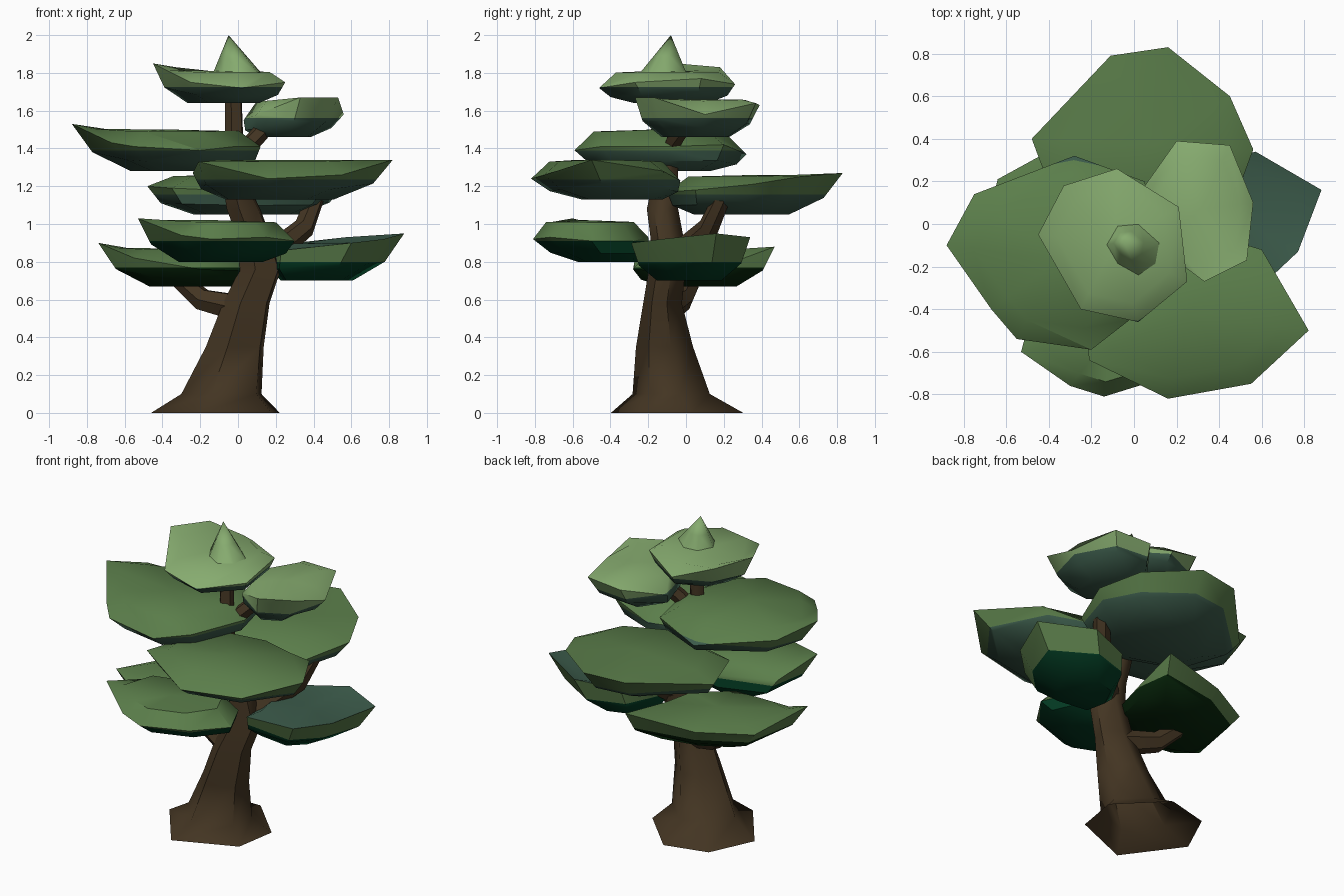
import bpy, bmesh
from math import sin, cos, pi, radians
from mathutils import Vector

cube = bpy.data.objects.get("Cube")
if cube:
    bpy.data.objects.remove(cube)


def material(name, r, g, b):
    mat = bpy.data.materials.new(name)
    mat.use_nodes = True
    mat.diffuse_color = (r, g, b, 1)
    mat.node_tree.nodes["Principled BSDF"].inputs["Base Color"].default_value = (r, g, b, 1)
    return mat


BARK = material("bark brown", .056, .035, .016)
LIGHT = material("light green", .24, .41, .16)
MID = material("leaf green", .105, .21, .07)
TEAL = material("shaded teal", .045, .105, .07)
DARK = material("dark green", .001, .045, .017)
DEEP = material("deep green", .002, .018, .003)


def finish(bm, name, mats, angle):
    """Turn a bmesh into a smooth shaded object that keeps its sharp edges."""
    bmesh.ops.recalc_face_normals(bm, faces=bm.faces)
    mesh = bpy.data.meshes.new(name)
    bm.to_mesh(mesh)
    bm.free()
    for mat in mats:
        mesh.materials.append(mat)
    obj = bpy.data.objects.new(name, mesh)
    bpy.context.collection.objects.link(obj)
    bpy.ops.object.select_all(action='DESELECT')
    obj.select_set(True)
    bpy.context.view_layer.objects.active = obj
    bpy.ops.object.shade_smooth_by_angle(angle=angle)


def loft(rings, top=None, bottom=None):
    """Skin equal rings in order; an end with a given tip is closed by a fan."""
    bm = bmesh.new()
    loops = [[bm.verts.new(p) for p in ring] for ring in rings]
    n = len(loops[0])
    for a, b in zip(loops, loops[1:]):
        for i in range(n):
            j = (i + 1) % n
            bm.faces.new((a[i], a[j], b[j], b[i]))
    for loop, tip in ((loops[0], bottom), (loops[-1], top)):
        if tip is not None:
            v = bm.verts.new(tip)
            for i in range(n):
                bm.faces.new((loop[i], loop[(i + 1) % n], v))
    return bm


def foliage_pad(name, rim, low, high, upper, under, inner=None):
    """Shallow leafy cushion: rounded belly, widest at its rim, soft top."""
    rim = [Vector(p) for p in rim]
    mid = sum(rim, Vector()) / len(rim)
    trunk_pull = Vector((-mid.x, -mid.y, 0)) * .2

    def ring(scale, z, blend, pull):
        out = []
        for p in rim:
            q = mid + (p - mid) * scale + trunk_pull * pull
            q.z = p.z + (z - p.z) * blend
            out.append(q)
        return out

    rings = [ring(.54, low, 1, 1), ring(.86, low, .6, .5), rim, ring(.76, high, .9, 0)]
    top = Vector((mid.x, mid.y, high))
    bm = loft(rings, top=top, bottom=Vector((mid.x, mid.y, low)) + trunk_pull)
    # the upper colour starts at a level line around the side
    split = low + (high - low) * .5
    bmesh.ops.bisect_plane(bm, geom=bm.verts[:] + bm.edges[:] + bm.faces[:],
                           plane_co=(0, 0, split), plane_no=(0, 0, 1))
    bmesh.ops.recalc_face_normals(bm, faces=bm.faces)
    for f in bm.faces:
        f.material_index = 0 if f.calc_center_median().z > split else 1
        if inner and f.normal.z > .2:
            f.material_index = 2
    finish(bm, name, [upper, under] + ([inner] if inner else []), .75)


def branch(name, path, start, end, sides=6):
    """Tapering limb along a path of points."""
    path = [Vector(p) for p in path]
    rings = []
    for k, p in enumerate(path):
        t = path[min(k + 1, len(path) - 1)] - path[max(k - 1, 0)]
        turn = t.to_track_quat('Z', 'Y')
        r = start + (end - start) * k / (len(path) - 1)
        rings.append([p + turn @ Vector((r * cos(2 * pi * i / sides), r * sin(2 * pi * i / sides), 0))
                      for i in range(sides)])
    finish(loft(rings, top=path[-1], bottom=path[0]), name, [BARK], 1)


# Trunk: level oval rings as (height, left, right, front, back), open below the roots
SECTIONS = [
    (0, -.46, .23, -.41, .31), (.1, -.3, .13, -.29, .13),
    (.35, -.17, .14, -.27, .04), (.58, -.08, .17, -.23, -.02),
    (.76, .01, .23, -.2, 0), (.92, 0, .18, -.19, -.01),
    (1.08, -.06, .12, -.21, -.04), (1.22, -.08, .05, -.18, -.04),
    (1.42, -.07, .03, -.14, -.04), (1.68, -.07, .02, -.12, -.04)]
CORNERS = [radians(a) for a in (-32, 13, 79, 128, 180, 255)]
trunk_rings = []
for z, x0, x1, y0, y1 in SECTIONS:
    trunk_rings.append([((x0 + x1) / 2 + (x1 - x0) / 2 * cos(a),
                         (y0 + y1) / 2 + (y1 - y0) / 2 * sin(a), z) for a in CORNERS])
finish(loft(trunk_rings, top=(-.02, -.08, 1.68)), "trunk", [BARK], 1)

# Limbs that carry the foliage
branch("lower_right_branch", [(.03, -.1, .55), (-.19, -.02, .6), (-.34, .05, .73)], .08, .045)
branch("back_branch", [(.13, -.08, .8), (.35, .12, .98), (.42, .2, 1.16)], .07, .045)
branch("upper_left_branch", [(-.02, -.09, 1.34), (.09, -.06, 1.45), (.17, 0, 1.54)], .05, .045)
branch("upper_right_branch", [(-.02, -.1, 1.2), (-.12, -.1, 1.28), (-.2, -.1, 1.36)], .05, .04)

# Foliage pads, top to bottom
foliage_pad("crown_pad", [
    (-.45, -.05, 1.85), (-.33, .18, 1.83), (-.08, .26, 1.74), (.21, .08, 1.77),
    (.25, -.27, 1.75), (.02, -.46, 1.72), (-.25, -.4, 1.75)],
    1.64, 1.81, LIGHT, TEAL)
foliage_pad("upper_left_pad", [
    (.2, .39, 1.63), (.45, .37, 1.64), (.56, .1, 1.58), (.53, -.17, 1.67),
    (.33, -.27, 1.67), (.1, -.1, 1.58), (.03, .15, 1.55)],
    1.46, 1.66, LIGHT, TEAL)
foliage_pad("upper_right_pad", [
    (-.88, -.1, 1.53), (-.75, .14, 1.46), (-.28, .32, 1.37), (.05, .2, 1.42),
    (.12, -.1, 1.41), (-.02, -.45, 1.41), (-.2, -.59, 1.39), (-.55, -.54, 1.41),
    (-.67, -.4, 1.43)],
    1.28, 1.5, MID, TEAL)
foliage_pad("middle_front_pad", [
    (.82, -.5, 1.34), (.6, -.12, 1.28), (.3, -.03, 1.23), (0, -.08, 1.25),
    (-.24, -.4, 1.27), (-.21, -.64, 1.33), (.16, -.82, 1.24), (.55, -.75, 1.26)],
    1.13, 1.34, MID, TEAL)
foliage_pad("middle_back_pad", [
    (-.48, .4, 1.2), (-.11, .79, 1.26), (.16, .83, 1.27), (.45, .6, 1.25),
    (.56, .35, 1.21), (.45, .05, 1.18), (.1, -.1, 1.17), (-.35, .05, 1.19)],
    1.05, 1.26, MID, TEAL)
foliage_pad("lower_front_pad", [
    (-.53, -.6, 1.03), (-.3, -.76, .94), (-.14, -.81, .92), (.15, -.72, .93),
    (.3, -.5, .91), (.2, -.28, .91), (-.1, -.2, .93), (-.45, -.3, .95)],
    .8, 1.02, MID, DARK)
foliage_pad("lower_right_pad", [
    (-.74, -.2, .9), (-.64, .21, .84), (-.33, .38, .84), (.11, .47, .88),
    (.12, .2, .78), (.07, -.06, .75), (-.2, -.28, .76), (-.55, -.27, .82)],
    .67, .87, MID, DEEP)
foliage_pad("lower_left_pad", [
    (.88, .16, .95), (.57, .34, .93), (.3, .25, .9), (.18, 0, .82),
    (.23, -.24, .86), (.6, -.29, .9), (.77, -.13, .92)],
    .7, .9, MID, DARK, TEAL)

# Pointed tuft on the crown
base = [(-.14, -.1), (-.08, 0), (.03, .01), (.14, -.09), (.12, -.2), (.03, -.26), (-.08, -.2)]
tip = Vector((-.05, -.08, 2))
foot = [Vector((x, y, 1.78)) for x, y in base]
waist = [p.lerp(tip, .5) for p in foot]
finish(loft([foot, waist], top=tip), "crown_tuft", [LIGHT], 1.4)
